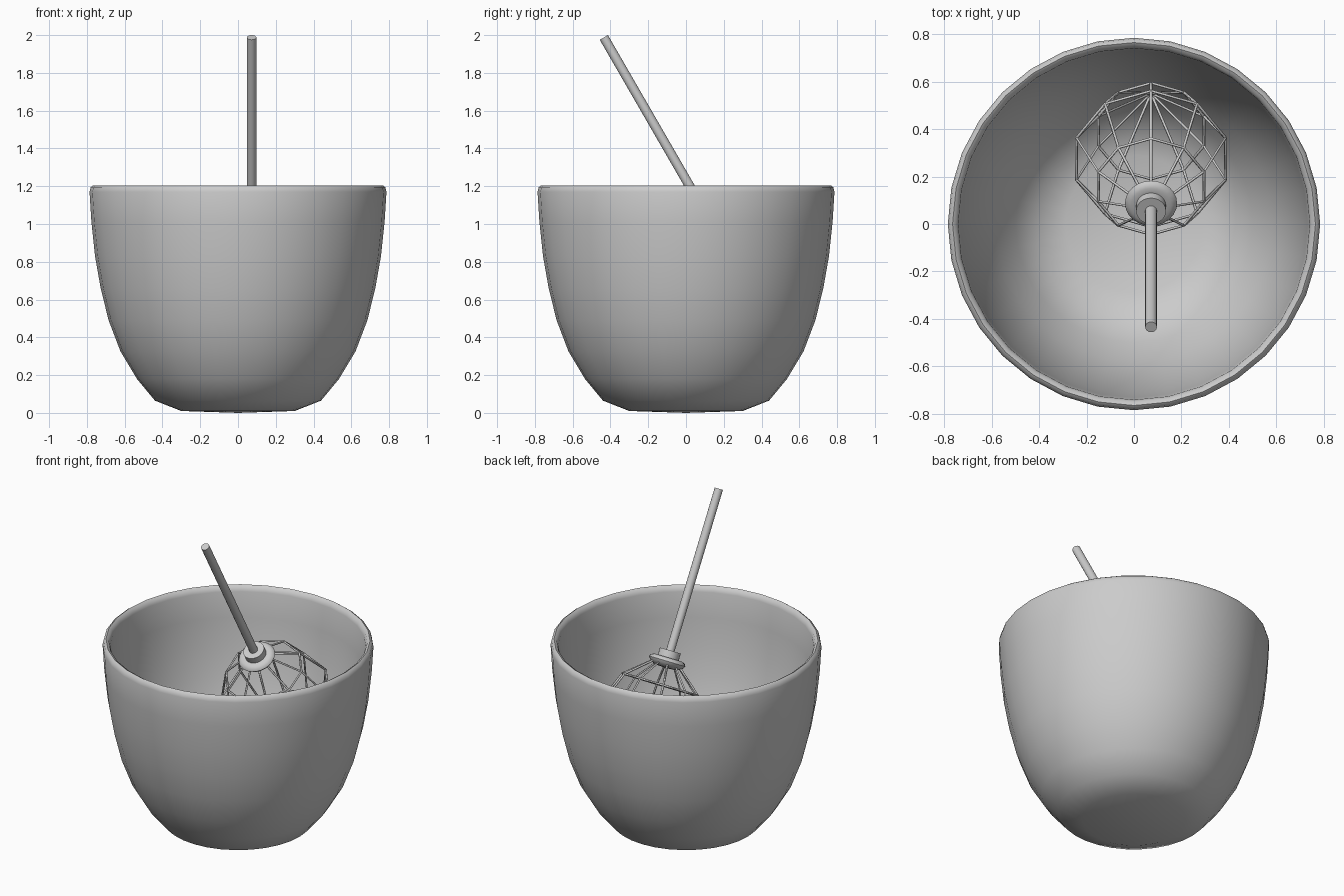
import bpy, bmesh, math
from mathutils import Matrix, Vector

if "Cube" in bpy.data.objects:
    bpy.data.objects.remove(bpy.data.objects["Cube"])

# Whisk frame: origin at the cage centre, local z runs up the handle
WHISK = Matrix.Translation((0.072, 0.275, 0.758)) @ Matrix.Rotation(math.radians(30), 4, 'X')


def lathe(name, profile, sides, matrix=None, angle=40):
    """Revolve (radius, height) points about z into a smooth shaded object."""
    bm = bmesh.new()
    verts = [bm.verts.new((r, 0, z)) for r, z in profile]
    edges = [bm.edges.new(pair) for pair in zip(verts, verts[1:])]
    bmesh.ops.spin(bm, geom=verts + edges, cent=(0, 0, 0), axis=(0, 0, 1),
                   angle=math.tau, steps=sides, use_merge=False)
    bmesh.ops.remove_doubles(bm, verts=bm.verts, dist=0.0005)
    bmesh.ops.recalc_face_normals(bm, faces=bm.faces)
    me = bpy.data.meshes.new(name)
    bm.to_mesh(me)
    bm.free()
    ob = bpy.data.objects.new(name, me)
    bpy.context.collection.objects.link(ob)
    if matrix:
        ob.matrix_world = matrix
    bpy.ops.object.select_all(action='DESELECT')
    ob.select_set(True)
    bpy.context.view_layer.objects.active = ob
    bpy.ops.object.shade_smooth_by_angle(angle=math.radians(angle))
    return ob


# Mixing bowl: outer wall, rounded rim, inner wall
lathe("bowl", [
    (0, 0.0), (0.30, 0.01), (0.44, 0.065), (0.535, 0.18), (0.622, 0.325),
    (0.685, 0.49), (0.727, 0.66), (0.757, 0.83), (0.776, 1.01),
    (0.786, 1.17), (0.78, 1.195), (0.766, 1.205), (0.75, 1.195), (0.742, 1.17),
    (0.733, 1.01), (0.715, 0.83), (0.685, 0.66), (0.644, 0.50),
    (0.583, 0.345), (0.50, 0.21), (0.415, 0.105), (0.29, 0.055), (0, 0.045),
], 32, angle=60)

# Whisk handle rod
lathe("whisk_handle", [(0, 0.36), (0.025, 0.36), (0.025, 1.42), (0, 1.42)], 16, WHISK)

# Stepped collar joining rod and cage
lathe("whisk_collar", [
    (0, 0.335), (0.07, 0.34), (0.10, 0.36), (0.11, 0.375), (0.103, 0.388),
    (0.085, 0.397), (0.063, 0.397), (0.063, 0.44), (0, 0.44),
], 24, WHISK)

# Wire cage: ten meridians and three rings
SEG, R = 10, 0.331
S = R * math.sqrt(0.5)
cage = bpy.data.curves.new("whisk_cage", 'CURVE')
cage.dimensions = '3D'
cage.bevel_depth = 0.0065
cage.bevel_resolution = 0
cage.use_fill_caps = True


def wire(points, cyclic=False):
    sp = cage.splines.new('POLY')
    sp.points.add(len(points) - 1)
    for p, co in zip(sp.points, points):
        p.co = (*co, 1)
    sp.use_cyclic_u = cyclic


def around(r, z, i):
    a = math.pi / 2 + math.tau * i / SEG
    return Vector((r * math.cos(a), r * math.sin(a), z))


for r, z in [(S, S), (R, 0), (S, -S)]:
    wire([around(r, z, i) for i in range(SEG)], True)
for i in range(SEG):
    wire([around(r, z, i) for r, z in
          [(0.07, 0.37), (S, S), (R, 0), (S, -S), (0.002, -0.55)]])
cage_ob = bpy.data.objects.new("whisk_cage", cage)
bpy.context.collection.objects.link(cage_ob)
cage_ob.matrix_world = WHISK
bpy.ops.object.select_all(action='DESELECT')
cage_ob.select_set(True)
bpy.context.view_layer.objects.active = cage_ob
bpy.ops.object.convert(target='MESH')
